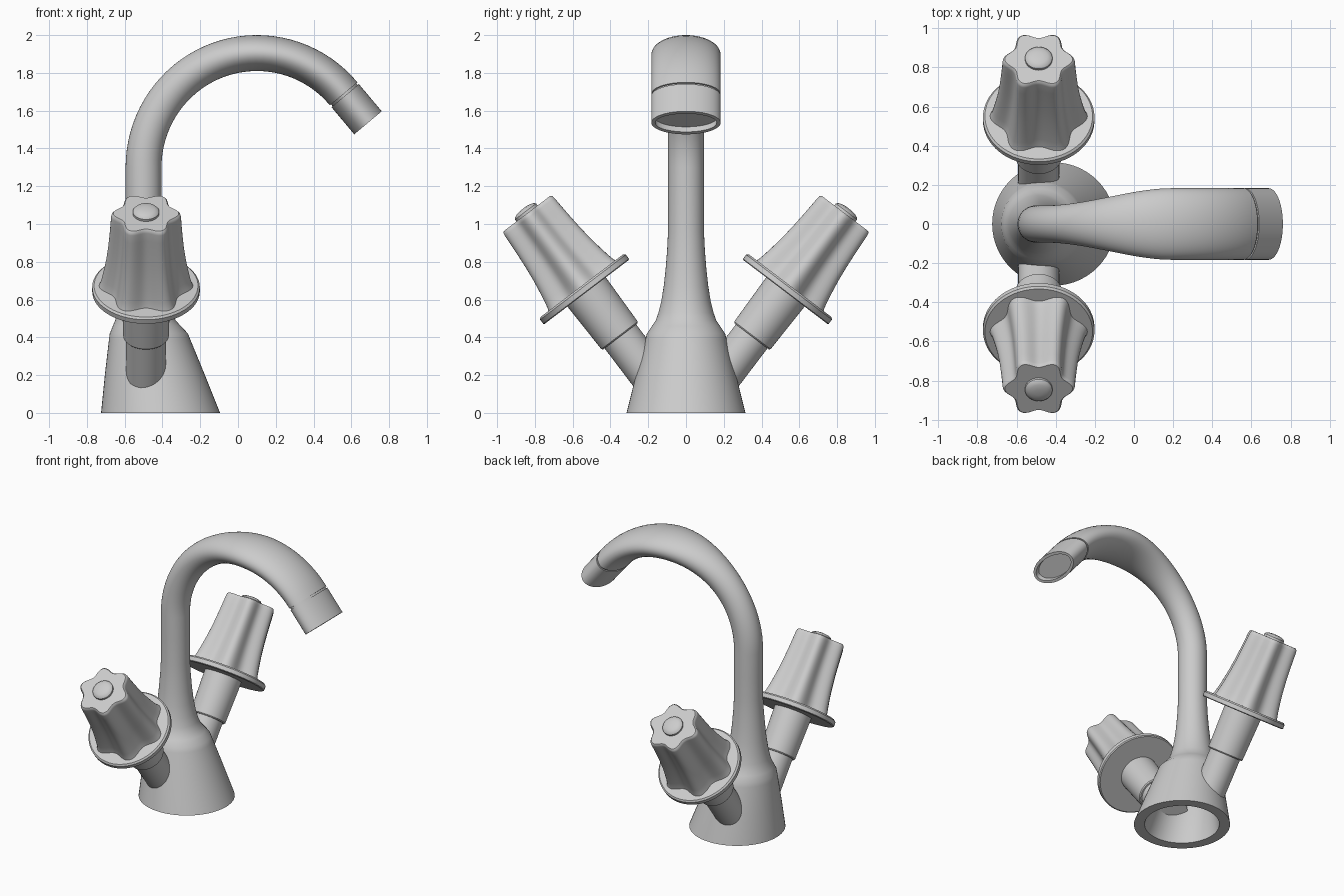
import bpy, bmesh
from math import sin, cos, pi, radians
from mathutils import Matrix, Vector

if "Cube" in bpy.data.objects:
    bpy.data.objects.remove(bpy.data.objects["Cube"])


def loft(name, rings, matrix=Matrix(), angle=30):
    """Skin a list of equal-length closed rings and cap both ends."""
    bm = bmesh.new()
    rows = [[bm.verts.new(matrix @ Vector(p)) for p in ring] for ring in rings]
    n = len(rows[0])
    for a, b in zip(rows, rows[1:]):
        for i in range(n):
            j = (i + 1) % n
            bm.faces.new((a[i], a[j], b[j], b[i]))
    bm.faces.new(rows[0])
    bm.faces.new(rows[-1])
    bmesh.ops.recalc_face_normals(bm, faces=bm.faces)
    mesh = bpy.data.meshes.new(name)
    bm.to_mesh(mesh)
    bm.free()
    obj = bpy.data.objects.new(name, mesh)
    bpy.context.collection.objects.link(obj)
    bpy.ops.object.select_all(action='DESELECT')
    obj.select_set(True)
    bpy.context.view_layer.objects.active = obj
    bpy.ops.object.shade_smooth_by_angle(angle=radians(angle))
    return obj


def section(x, z, hy, hn, a=pi, n=56):
    """Elliptical spout section: hn in the xz plane along angle a, hy along y."""
    return [(x + cos(a) * hn * cos(t), hy * sin(t), z + sin(a) * hn * cos(t))
            for t in (2 * pi * i / n for i in range(n))]


def lathe(profile, n=48):
    return [[(r * cos(2 * pi * i / n), r * sin(2 * pi * i / n), z) for i in range(n)]
            for r, z in profile]


# Hollow base, shoulder and flared neck: (x, z, radius)
body = [(-.47, .37, .15), (-.465, .34, .17), (-.41, 0, .245), (-.41, 0, .315),
        (-.44, .2, .265), (-.468, .39, .215), (-.472, .42, .207), (-.483, .46, .18),
        (-.49, .49, .16), (-.494, .53, .146), (-.497, .59, .131), (-.499, .67, .118),
        (-.5, .76, .108), (-.5, .86, .1), (-.5, .96, .095), (-.5, 1.13, .095)]
rings = [section(x, z, r, r) for x, z, r in body]

# Arched spout, widening sideways toward the outlet
end = radians(40)
for i in range(37):
    a = pi + (end - pi) * i / 36
    x, z = .1 + .6 * cos(a), 1.3 + .605 * sin(a)
    u = min(max((x + .45) / .65, 0), 1)
    hy = .095 + .088 * u * u * (3 - 2 * u)
    rings.append(section(x, z, hy, .095, a))

# Groove, outlet collar and recessed outlet: (distance, inset)
for d, inset in [(0, .008), (.012, .008), (.012, 0), (.2, 0), (.2, .02), (.165, .02)]:
    rings.append(section(x + sin(end) * d, z - cos(end) * d,
                         .183 - inset, .095 - inset, end))
loft("base_and_spout", rings)


def knob_ring(r, z, n=96):
    """Six-ribbed knob section with hollowed panels."""
    pts = []
    for i in range(n):
        t = 2 * pi * i / n
        rr = r * (.79 + .21 * (.5 + .5 * cos(6 * t)) ** 1.1)
        pts.append((rr * cos(t), rr * sin(t), z))
    return pts


# Two tilted handles, local z along the stem with 0 under the flange
for side, label in ((-1, "front"), (1, "back")):
    m = Matrix.Translation((-.487, side * .526, .64)) @ Matrix.Rotation(-side * radians(37.2), 4, 'X')
    loft(label + "_stem", lathe([(.105, -.56), (.105, -.25)]), m)
    loft(label + "_sleeve", lathe([(.115, -.295), (.121, -.288), (.128, .01)]), m)
    loft(label + "_flange", lathe([(.278, 0), (.285, .005), (.285, .032), (.275, .042)], 64), m)
    knob = [(.252, .035), (.243, .055), (.234, .09), (.222, .15), (.21, .22), (.2, .3),
            (.193, .38), (.188, .45), (.185, .5), (.182, .513), (.173, .522)]
    loft(label + "_knob", [knob_ring(r, z) for r, z in knob], m, 40)
    loft(label + "_button", lathe([(.07, .515), (.07, .535), (.062, .544), (.045, .551),
                                   (.02, .555)], 32), m, 40)
